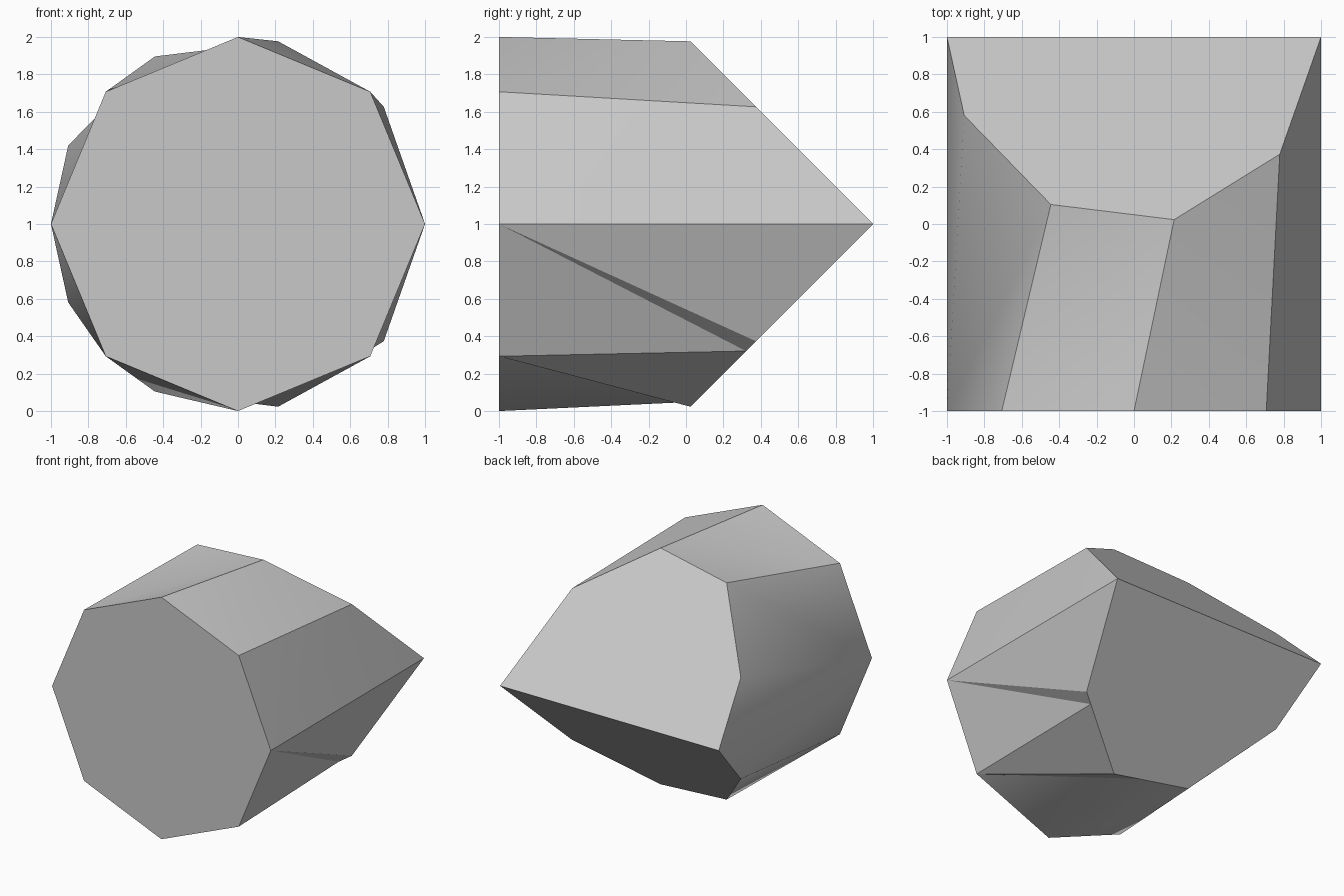
import bpy, bmesh, math
from mathutils import Vector

cube = bpy.data.objects.get("Cube")
if cube:
    bpy.data.objects.remove(cube, do_unlink=True)

STEP = 38.8  # uneven spacing of the rear rim, in degrees

grey = bpy.data.materials.new("light_grey")
grey.use_nodes = True
colour = (0.58, 0.58, 0.58, 1)
grey.diffuse_color = colour
grey.node_tree.nodes["Principled BSDF"].inputs["Base Color"].default_value = colour

bm = bmesh.new()


def front_point(k):
    a = math.radians(45 * k)
    return bm.verts.new((math.cos(a), -1, 1 + math.sin(a)))


def rim_co(degrees, side):
    a = math.radians(degrees)
    return Vector((math.cos(a), 1 - math.sin(a), 1 + side * math.sin(a)))


def bridge(front, rim, walk):
    """Join two rows with triangles; F steps along the front, B along the rim."""
    i = j = 0
    for step in walk:
        if step == "F":
            bm.faces.new((front[i], rim[j], front[i + 1]))
            i += 1
        else:
            bm.faces.new((front[i], rim[j], rim[j + 1]))
            j += 1


# Octagonal front and the two slanted half rims that meet in a ridge
front = [front_point(k) for k in range(8)]
angles = [STEP * k for k in range(5)] + [180]
upper = [bm.verts.new(rim_co(a, 1)) for a in angles]
low = [rim_co(a, -1) for a in angles[1:5]]
# Notch points sit on two chords of the lower rim
low.insert(1, low[0].lerp(low[1], 0.15))
low.insert(3, low[2].lerp(low[3], 0.33))
lower = [upper[0]] + [bm.verts.new(c) for c in low] + [upper[-1]]

# End faces
bm.faces.new(front)
bm.faces.new(upper)
bm.faces.new(lower)

# Side walls
bridge(front[:5], upper, "BFBFFBFBB")
bridge([front[0]] + front[:3:-1], lower, "BBFBBFBFBFB")

bmesh.ops.recalc_face_normals(bm, faces=bm.faces)
mesh = bpy.data.meshes.new("wedge_ended_prism")
bm.to_mesh(mesh)
bm.free()
mesh.materials.append(grey)

body = bpy.data.objects.new("wedge_ended_prism", mesh)
bpy.context.collection.objects.link(body)
bpy.context.view_layer.objects.active = body
body.select_set(True)
bpy.ops.object.shade_smooth_by_angle(angle=math.radians(30))
